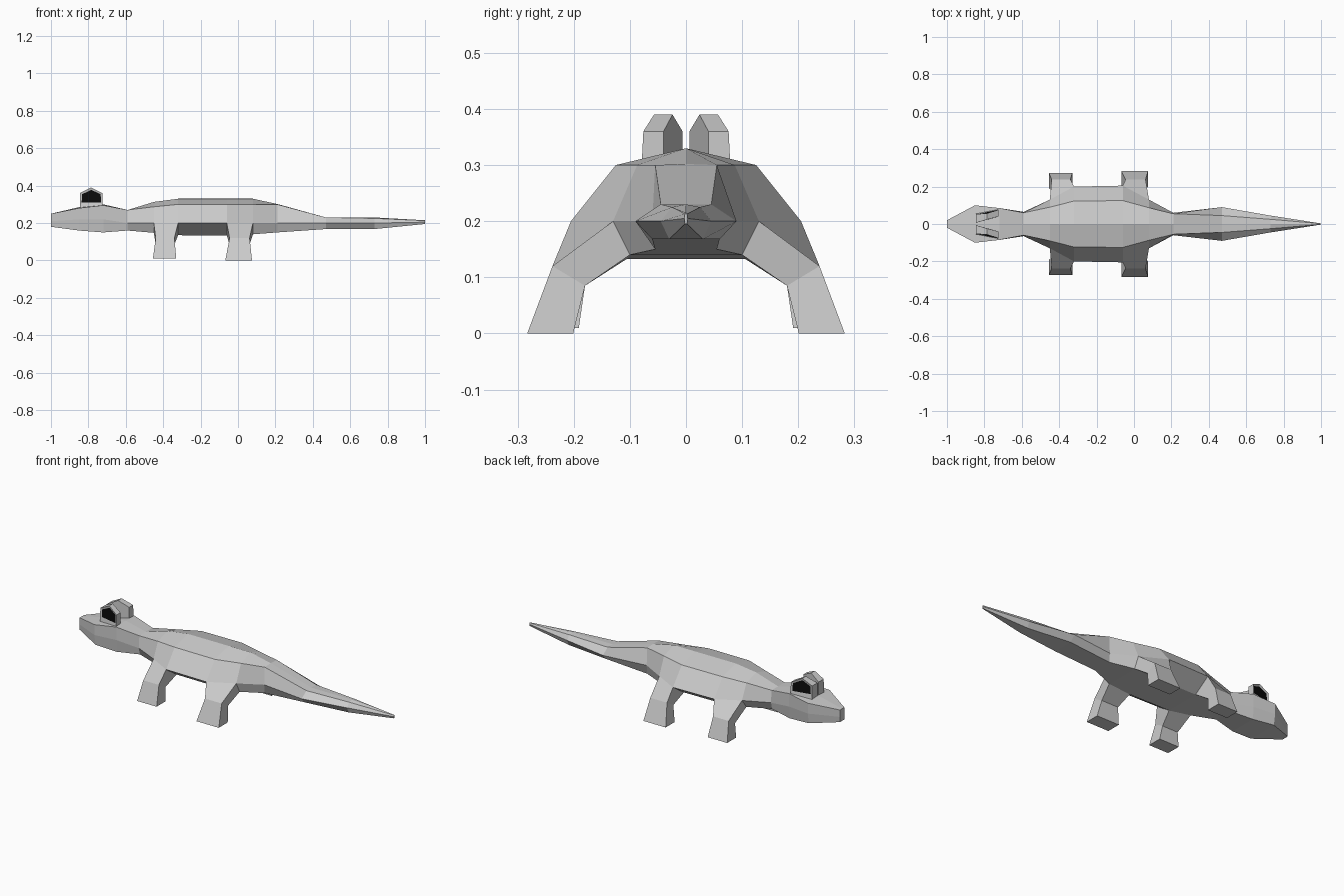
import bpy, bmesh

if "Cube" in bpy.data.objects:
    bpy.data.objects.remove(bpy.data.objects["Cube"])


def material(name, value):
    m = bpy.data.materials.new(name)
    m.diffuse_color = (value, value, value, 1)
    m.use_nodes = True
    m.node_tree.nodes["Principled BSDF"].inputs["Base Color"].default_value = m.diffuse_color
    return m


skin = material("grey skin", 0.6)
black = material("black pupil", 0.003)


def loft(name, rings, open_start=False):
    """Bridge equal-sized point rings into a flat-shaded solid."""
    bm = bmesh.new()
    vs = [[bm.verts.new(p) for p in r] for r in rings]
    n = len(vs[0])
    for a, b in zip(vs, vs[1:]):
        for i in range(n):
            j = (i + 1) % n
            bm.faces.new((a[i], a[j], b[j], b[i]))
    start = bm.faces.new(vs[0])
    bm.faces.new(vs[-1])
    bmesh.ops.recalc_face_normals(bm, faces=bm.faces)
    if open_start:
        bmesh.ops.delete(bm, geom=[start], context='FACES_ONLY')
    return finish(name, bm)


def finish(name, bm):
    me = bpy.data.meshes.new(name)
    bm.to_mesh(me)
    bm.free()
    me.materials.append(skin)
    me.materials.append(black)
    ob = bpy.data.objects.new(name, me)
    bpy.context.collection.objects.link(ob)
    return ob


# Body sections from snout to tail tip:
# x, ridge z, shoulder (y, z), flank (y, z), belly (y, z)
sections = [
    (-1.00, 0.25, 0.02, 0.25, 0.02, 0.21, 0.02, 0.18),
    (-0.85, 0.285, 0.10, 0.28, 0.10, 0.22, 0.09, 0.16),
    (-0.72, 0.30, 0.085, 0.295, 0.085, 0.22, 0.08, 0.15),
    (-0.59, 0.27, 0.06, 0.27, 0.065, 0.20, 0.055, 0.16),
    (-0.45, 0.313, 0.09, 0.287, 0.13, 0.20, 0.09, 0.148),
    (-0.32, 0.33, 0.123, 0.30, 0.20, 0.20, 0.105, 0.135),
    (-0.06, 0.33, 0.125, 0.30, 0.205, 0.20, 0.105, 0.133),
    (0.08, 0.33, 0.087, 0.30, 0.13, 0.20, 0.10, 0.14),
    (0.21, 0.302, 0.055, 0.30, 0.06, 0.20, 0.055, 0.15),
    (0.47, 0.23, 0.045, 0.23, 0.09, 0.20, 0.06, 0.168),
    (0.73, 0.23, 0.025, 0.225, 0.045, 0.20, 0.03, 0.168),
    (1.00, 0.215, 0.002, 0.213, 0.003, 0.205, 0.002, 0.195),
]
loft("body", [[(x, 0, r), (x, sy, sz), (x, fy, fz), (x, by, bz),
               (x, -by, bz), (x, -fy, fz), (x, -sy, sz)]
              for x, r, sy, sz, fy, fz, by, bz in sections])


# Legs grow out of the underside between two body sections
def leg(name, a, b, knee_x, foot_x, foot_y, floor, side):
    def corners(s):
        return [(s[0], s[4], s[5]), (s[0], s[6], s[7])]
    hip = corners(a) + corners(b)[::-1]
    k0, k1 = knee_x
    f0, f1 = foot_x
    knee = [(k0, 0.238, 0.12), (k0, 0.18, 0.085),
            (k1, 0.18, 0.085), (k1, 0.238, 0.12)]
    foot = [(f0, foot_y, floor), (f0, foot_y - 0.082, floor),
            (f1, foot_y - 0.082, floor), (f1, foot_y, floor)]
    loft(name, [[(x, y * side, z) for x, y, z in r] for r in (hip, knee, foot)],
         open_start=True)


# Eyes: angled five-sided blocks with an inset pupil on the outer face
def eye(name, side):
    outline = [(-0.845, 0.28, 0.055), (-0.845, 0.36, 0.053), (-0.785, 0.39, 0.057),
               (-0.725, 0.36, 0.076), (-0.725, 0.28, 0.08)]
    inner_y = [0.006, 0.006, 0.024, 0.04, 0.04]
    ob = loft(name, [[(x, y * side, z) for (x, z, _), y in zip(outline, inner_y)],
                     [(x, y * side, z) for x, z, y in outline]])
    bm = bmesh.new()
    bm.from_mesh(ob.data)
    bm.faces.ensure_lookup_table()
    outer = max((f for f in bm.faces if len(f.verts) == 5),
                key=lambda f: f.calc_center_median().y * side)
    bmesh.ops.inset_region(bm, faces=[outer], thickness=0.012, depth=-0.004)
    outer.material_index = 1
    # raise the lower pupil edge above the head
    for v in outer.verts:
        v.co.z = max(v.co.z, 0.31)
    bm.to_mesh(ob.data)
    bm.free()


for side, label in ((-1, "right"), (1, "left")):
    leg(label + "_front_leg", sections[4], sections[5], (-0.44, -0.34),
        (-0.455, -0.33), 0.273, 0.01, side)
    leg(label + "_back_leg", sections[6], sections[7], (-0.045, 0.062),
        (-0.068, 0.075), 0.283, 0.0, side)
    eye(label + "_eye", side)
